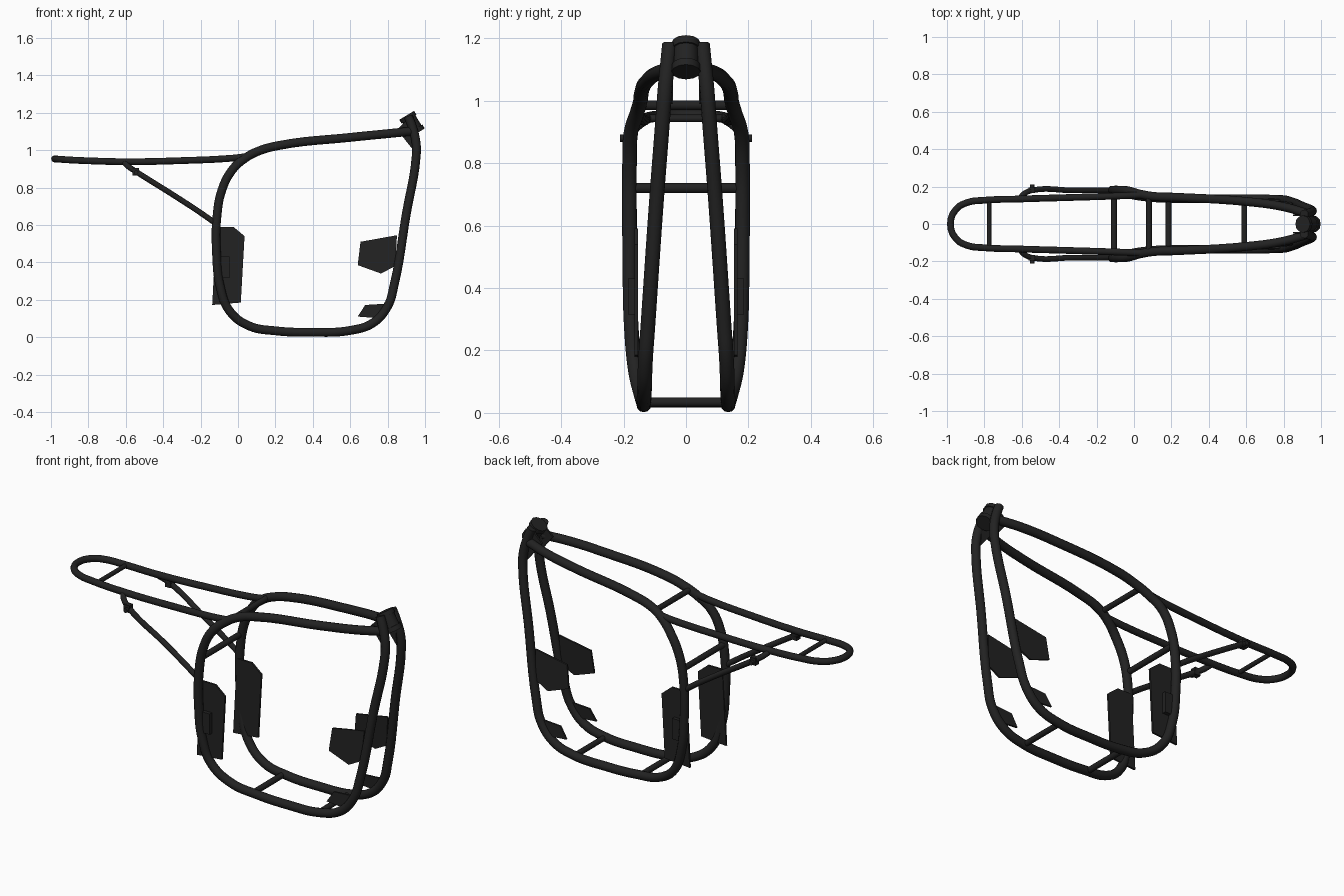
import bpy, bmesh, math
from mathutils import Vector

if "Cube" in bpy.data.objects:
    bpy.data.objects.remove(bpy.data.objects["Cube"])

black = bpy.data.materials.new("satin_black")
black.diffuse_color = (0.016, 0.016, 0.016, 1)
black.use_nodes = True
black.node_tree.nodes["Principled BSDF"].inputs["Base Color"].default_value = black.diffuse_color


def tube(name, pts, r, cyclic=False, handle='AUTO'):
    """Round tube swept along a smooth path, turned into a mesh."""
    cu = bpy.data.curves.new(name, 'CURVE')
    cu.dimensions = '3D'
    cu.bevel_depth = r
    cu.bevel_resolution = 4
    cu.resolution_u = 6
    cu.use_fill_caps = True
    sp = cu.splines.new('BEZIER')
    sp.bezier_points.add(len(pts) - 1)
    for bp, p in zip(sp.bezier_points, pts):
        bp.co = p
        bp.handle_left_type = bp.handle_right_type = handle
    sp.use_cyclic_u = cyclic
    ob = bpy.data.objects.new(name, cu)
    bpy.context.collection.objects.link(ob)
    cu.materials.append(black)
    bpy.ops.object.select_all(action='DESELECT')
    ob.select_set(True)
    bpy.context.view_layer.objects.active = ob
    bpy.ops.object.convert(target='MESH')
    bpy.ops.object.shade_smooth_by_angle(angle=math.radians(40))
    return bpy.context.object


def plate(name, outline, y0, y1):
    """Flat plate: an x-z outline extruded between two y positions (each a
    number or a function of z)."""
    f0 = y0 if callable(y0) else lambda z: y0
    f1 = y1 if callable(y1) else lambda z: y1
    bm = bmesh.new()
    a = [bm.verts.new((x, f0(z), z)) for x, z in outline]
    b = [bm.verts.new((x, f1(z), z)) for x, z in outline]
    bm.faces.new(a)
    bm.faces.new(b[::-1])
    n = len(a)
    for i in range(n):
        bm.faces.new((a[i], b[i], b[(i + 1) % n], a[(i + 1) % n]))
    bmesh.ops.recalc_face_normals(bm, faces=bm.faces)
    me = bpy.data.meshes.new(name)
    bm.to_mesh(me)
    bm.free()
    me.materials.append(black)
    ob = bpy.data.objects.new(name, me)
    bpy.context.collection.objects.link(ob)
    return ob


def flip(pts, s):
    return [(x, s * y, z) for x, y, z in pts]


# Cradle: top rail, rear upright, floor rail and down tube of one side
cradle = [
    (0.92, 0.058, 1.10), (0.80, 0.092, 1.088), (0.60, 0.120, 1.068),
    (0.22, 0.143, 1.025), (0.11, 0.147, 0.995), (0.04, 0.158, 0.958),
    (-0.03, 0.177, 0.895), (-0.085, 0.181, 0.79), (-0.112, 0.181, 0.65),
    (-0.115, 0.180, 0.45), (-0.095, 0.175, 0.27), (-0.045, 0.163, 0.14),
    (0.06, 0.145, 0.06), (0.20, 0.136, 0.034), (0.40, 0.135, 0.026),
    (0.60, 0.135, 0.036), (0.72, 0.133, 0.075), (0.80, 0.130, 0.165),
    (0.835, 0.122, 0.28), (0.90, 0.096, 0.66), (0.952, 0.073, 0.96),
    (0.952, 0.067, 1.04), (0.93, 0.058, 1.13), (0.91, 0.053, 1.18)]

# Stay that braces the tail loop
stay = [(-0.61, 0.135, 0.935), (-0.59, 0.160, 0.915), (-0.545, 0.180, 0.885),
        (-0.33, 0.180, 0.75), (-0.20, 0.180, 0.665), (-0.115, 0.180, 0.605)]

rear_outline = [(-0.115, 0.59), (-0.025, 0.59), (0.035, 0.54),
                (0.015, 0.185), (-0.138, 0.172)]
tab_outline = [(-0.09, 0.315), (-0.045, 0.315), (-0.045, 0.43), (-0.09, 0.43)]
mount_outline = [(0.655, 0.51), (0.85, 0.545), (0.84, 0.38),
                 (0.765, 0.34), (0.64, 0.385)]
foot_outline = [(0.68, 0.172), (0.81, 0.18), (0.77, 0.10), (0.64, 0.11)]
gusset_outline = [(0.85, 1.11), (0.90, 1.16), (0.94, 1.10), (0.945, 0.99)]

for s, side in ((1, "left"), (-1, "right")):
    tube(f"cradle_{side}", flip(cradle, s), 0.0235)
    tube(f"stay_{side}", flip(stay, s), 0.015)
    tube(f"peg_{side}", flip([(-0.545, 0.17, 0.88), (-0.545, 0.211, 0.88)], s),
         0.012, handle='VECTOR')
    plate(f"stay_bracket_{side}", [(-0.565, 0.865), (-0.53, 0.865),
          (-0.53, 0.905), (-0.565, 0.905)], s * 0.165, s * 0.196)
    plate(f"rear_plate_{side}", rear_outline, s * 0.154, s * 0.165)
    plate(f"rear_tab_{side}", tab_outline, s * 0.165, s * 0.185)
    # mounts follow the inward lean of the down tube
    lean = lambda off: (lambda z: s * (0.139 - 0.068 * z + off))
    plate(f"engine_mount_{side}", mount_outline, lean(-0.005), lean(0.005))
    plate(f"foot_mount_{side}", foot_outline, lean(-0.005), lean(0.005))
    plate(f"gusset_{side}", gusset_outline, s * 0.042, s * 0.052)

# Tail loop in one piece around the back
half = [(0.04, 0.155, 0.965), (-0.03, 0.152, 0.957), (-0.30, 0.143, 0.944),
        (-0.60, 0.134, 0.938), (-0.80, 0.127, 0.943), (-0.89, 0.115, 0.947),
        (-0.95, 0.080, 0.951)]
tube("tail_loop", half + [(-0.981, 0, 0.953)] + flip(half[::-1], -1), 0.018)

# Cross bars: x, z, half width, radius
for i, (x, z, w, r) in enumerate([
        (-0.775, 0.943, 0.128, 0.012), (-0.108, 0.72, 0.18, 0.016),
        (0.08, 0.985, 0.150, 0.015), (0.185, 0.034, 0.136, 0.016),
        (0.59, 0.034, 0.135, 0.015)]):
    tube(f"cross_bar_{i + 1}", [(x, -w, z), (x, w, z)], r, handle='VECTOR')

# Steering head with a collar at each end
top, bottom = Vector((0.902, 0, 1.186)), Vector((0.959, 0, 1.092))
axis = (bottom - top).normalized()
tube("head_tube", [top, bottom], 0.040, handle='VECTOR')
tube("head_collar_top", [top, top + axis * 0.025], 0.046, handle='VECTOR')
tube("head_collar_bottom", [bottom - axis * 0.025, bottom], 0.046, handle='VECTOR')
